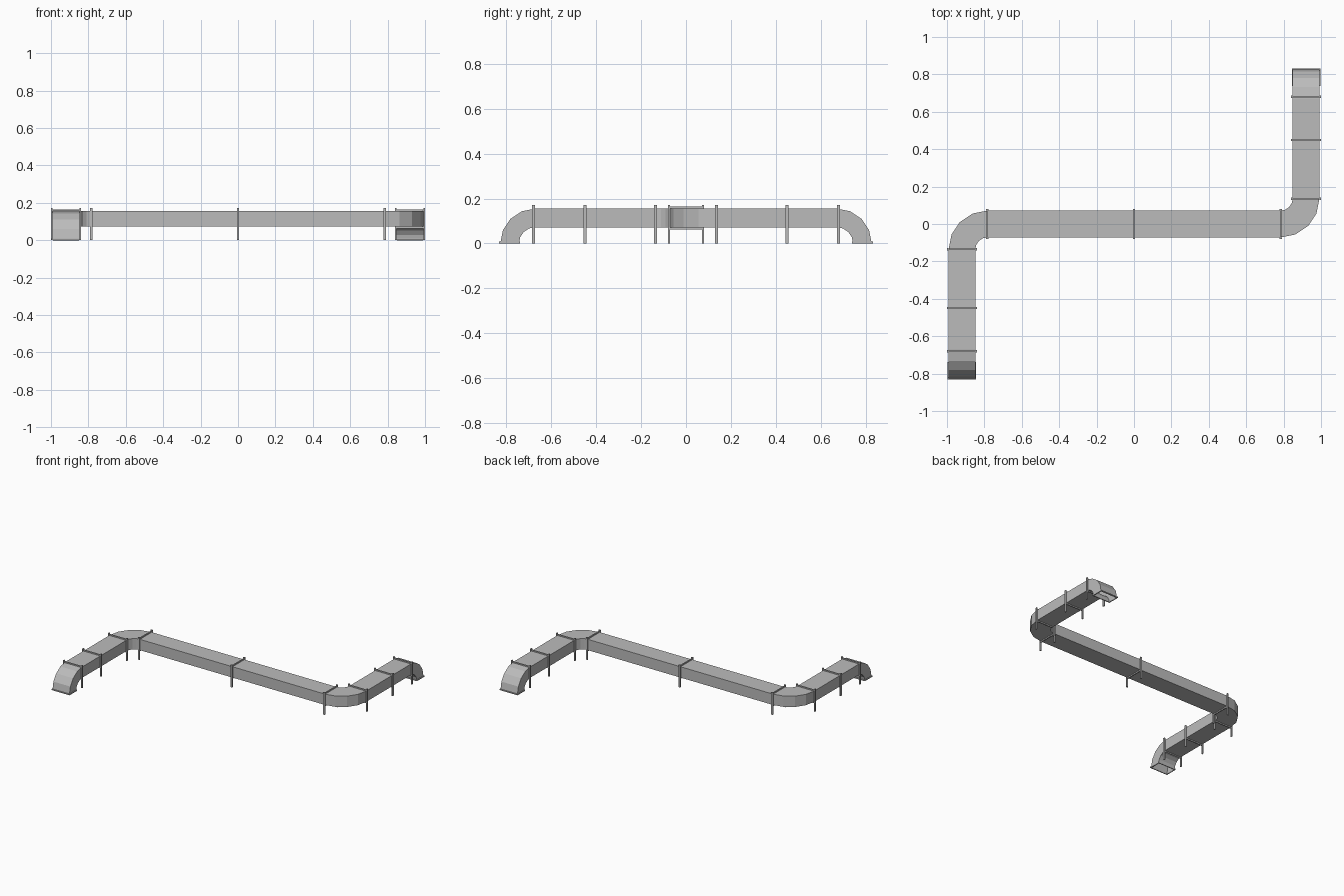
import bpy, bmesh
from math import sin, cos, pi
from mathutils import Vector, Matrix

cube = bpy.data.objects.get("Cube")
if cube:
    bpy.data.objects.remove(cube)

HALF_W = 0.0715              # half the duct width
Z0, Z1 = 0.072, 0.155        # underside and top of the duct
MID, HALF_H = (Z0 + Z1) / 2, (Z1 - Z0) / 2
LEG_X = 0.92                 # centre line of the end runs
CORNER = Vector((-0.784, -0.136, MID))   # pivot of the flat bend
DROP_Y = -0.672              # pivot of the downward bend
STEPS = 4
X, Y, Z = Vector((1, 0, 0)), Vector((0, 1, 0)), Vector((0, 0, 1))

steel = bpy.data.materials.new("galvanised_grey")
steel.use_nodes = True
grey = (0.5, 0.5, 0.5, 1)
steel.diffuse_color = grey
bsdf = steel.node_tree.nodes["Principled BSDF"]
bsdf.inputs["Base Color"].default_value = grey
bsdf.inputs["Roughness"].default_value = 0.6


def finish(name, bm, turn):
    """Turn a mesh about the vertical axis and add it to the scene."""
    bmesh.ops.transform(bm, matrix=Matrix.Rotation(turn, 4, 'Z'), verts=bm.verts)
    bmesh.ops.recalc_face_normals(bm, faces=bm.faces)
    mesh = bpy.data.meshes.new(name)
    bm.to_mesh(mesh)
    bm.free()
    mesh.materials.append(steel)
    obj = bpy.data.objects.new(name, mesh)
    bpy.context.scene.collection.objects.link(obj)
    return obj


def tube(name, stations, turn=0, hw=HALF_W, hh=HALF_H, wall=0.003):
    """Open rectangular tube through stations of (centre, side, up)."""
    bm = bmesh.new()
    rings = [[bm.verts.new(c + side * hw * a + up * hh * b)
              for a, b in ((-1, -1), (1, -1), (1, 1), (-1, 1))]
             for c, side, up in stations]
    for r, q in zip(rings, rings[1:]):
        for i in range(4):
            j = (i + 1) % 4
            bm.faces.new((r[i], r[j], q[j], q[i]))
    obj = finish(name, bm, turn)
    # Sheet metal wall, grown inwards
    mod = obj.modifiers.new("wall", 'SOLIDIFY')
    mod.thickness = wall
    mod.offset = -1


def box(bm, lo, hi):
    size = [h - l for l, h in zip(lo, hi)]
    mid = [(h + l) / 2 for l, h in zip(lo, hi)]
    bmesh.ops.create_cube(bm, size=1,
                          matrix=Matrix.Translation(mid) @ Matrix.Diagonal((*size, 1)))


def bracket(name, place, across_x, turn=0):
    """Two posts joined by a bar above and a bar below the duct."""
    bm = bmesh.new()
    post, bar, out = 0.0065, 0.004, 0.08
    for s in (-1, 1):
        a, b = sorted((s * HALF_W, s * out))
        box(bm, (a, -post, 0), (b, post, 0.171))
    box(bm, (-HALF_W, -bar, Z1), (HALF_W, bar, 0.164))
    box(bm, (-HALF_W, -bar, 0.063), (HALF_W, bar, Z0))
    if not across_x:
        bmesh.ops.transform(bm, matrix=Matrix.Rotation(pi / 2, 4, 'Z'), verts=bm.verts)
    bmesh.ops.translate(bm, vec=place, verts=bm.verts)
    finish(name, bm, turn)


# Long middle run
tube("main_duct", [(Vector((x, 0, MID)), Y, Z) for x in (CORNER.x, -CORNER.x)])
bracket("middle_bracket", (0, 0, 0), False)

# Both ends are the same, half a turn apart
for side, turn in (("right", 0), ("left", pi)):
    angles = [pi / 2 * i / STEPS for i in range(STEPS + 1)]

    # Flat bend
    bend = []
    for a in angles:
        out = Vector((-cos(a), sin(a), 0))
        bend.append((CORNER + out * (LEG_X + CORNER.x), out, Z))
    tube(side + "_corner_bend", bend, turn)

    # End run
    tube(side + "_end_duct",
         [(Vector((-LEG_X, y, MID)), X, Z) for y in (CORNER.y, DROP_Y)], turn)

    # Bend down to the ground
    pivot = Vector((-LEG_X, DROP_Y, 0))
    drop = []
    for a in angles:
        out = Vector((0, -sin(a), cos(a)))
        drop.append((pivot + out * MID, X, out))
    tube(side + "_down_bend", drop, turn)

    # Rim around the open mouth
    mouth = pivot - Y * MID
    tube(side + "_mouth_rim", [(mouth, X, Y), (mouth + Z * 0.008, X, Y)], turn,
         HALF_W + 0.005, HALF_H + 0.005, 0.008)

    # Support brackets
    bracket(side + "_corner_bracket", (CORNER.x, 0, 0), False, turn)
    for label, y in (("inner", CORNER.y), ("centre", -0.449), ("outer", -0.68)):
        bracket(f"{side}_{label}_bracket", (-LEG_X, y, 0), True, turn)
